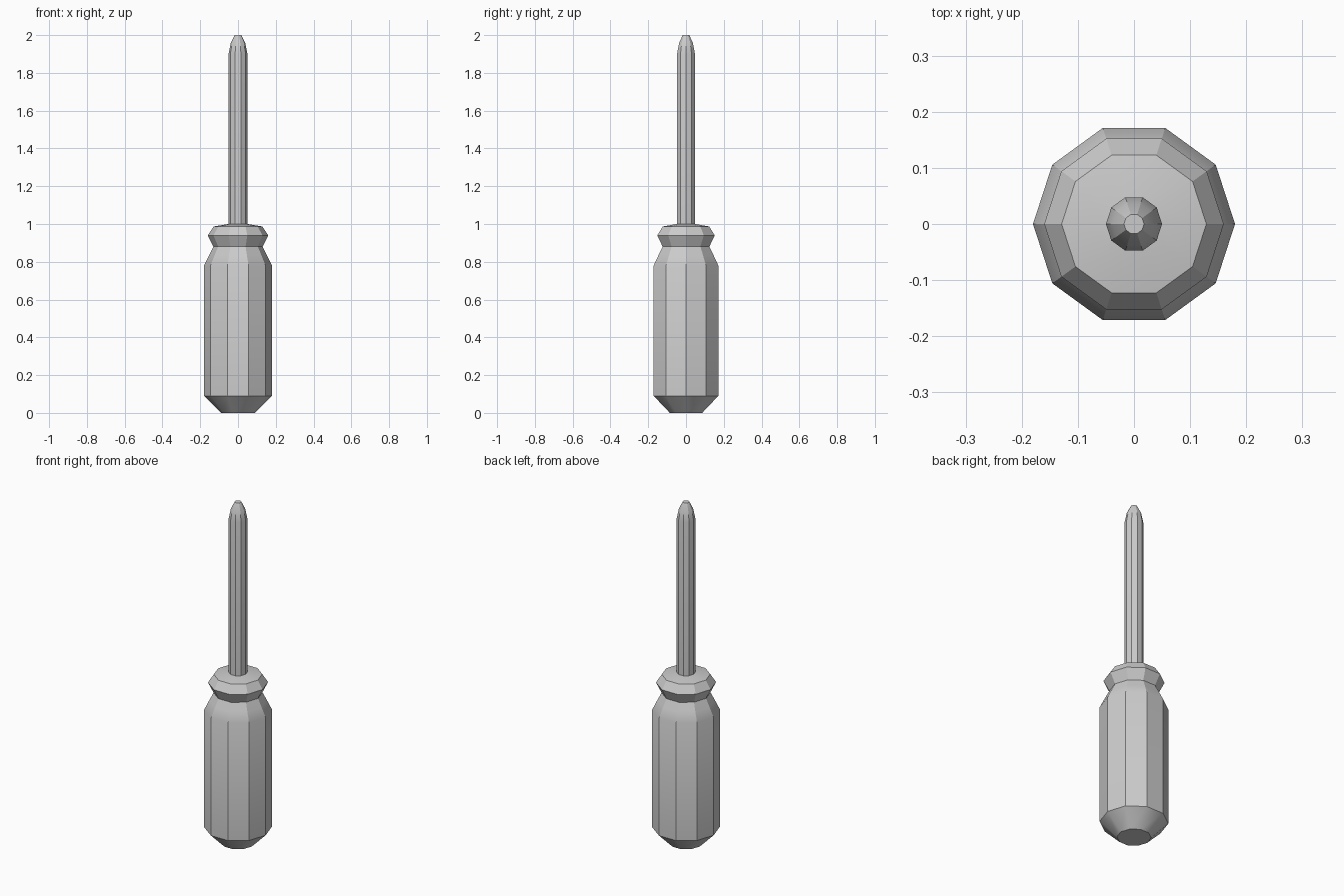
import bpy, bmesh, math

if "Cube" in bpy.data.objects:
    bpy.data.objects.remove(bpy.data.objects["Cube"])

SIDES = 10


def lathe(name, profile):
    """Revolve (radius, z) points into a closed ten-sided solid."""
    bm = bmesh.new()
    rings = []
    for r, z in profile:
        rings.append([bm.verts.new((r * math.cos(math.tau * i / SIDES),
                                    r * math.sin(math.tau * i / SIDES), z))
                      for i in range(SIDES)])
    for a, b in zip(rings, rings[1:]):
        for i in range(SIDES):
            j = (i + 1) % SIDES
            bm.faces.new((a[i], a[j], b[j], b[i]))
    bm.faces.new(rings[0][::-1])
    bm.faces.new(rings[-1])
    mesh = bpy.data.meshes.new(name)
    bm.to_mesh(mesh)
    bm.free()
    obj = bpy.data.objects.new(name, mesh)
    bpy.context.collection.objects.link(obj)
    bpy.ops.object.select_all(action='DESELECT')
    obj.select_set(True)
    bpy.context.view_layer.objects.active = obj
    bpy.ops.object.shade_smooth_by_angle(angle=math.radians(30))
    return obj


# Handle: chamfered butt, long grip, narrow neck and flared collar
lathe("handle", [(0.09, 0), (0.18, 0.09), (0.18, 0.78), (0.153, 0.835),
                 (0.13, 0.88), (0.16, 0.94), (0.129, 0.987), (0.05, 1.0)])

# Shaft: straight rod with a rounded, blunt tip
lathe("shaft", [(0.05, 0.97), (0.05, 1.90), (0.038, 1.96), (0.018, 2.0)])
